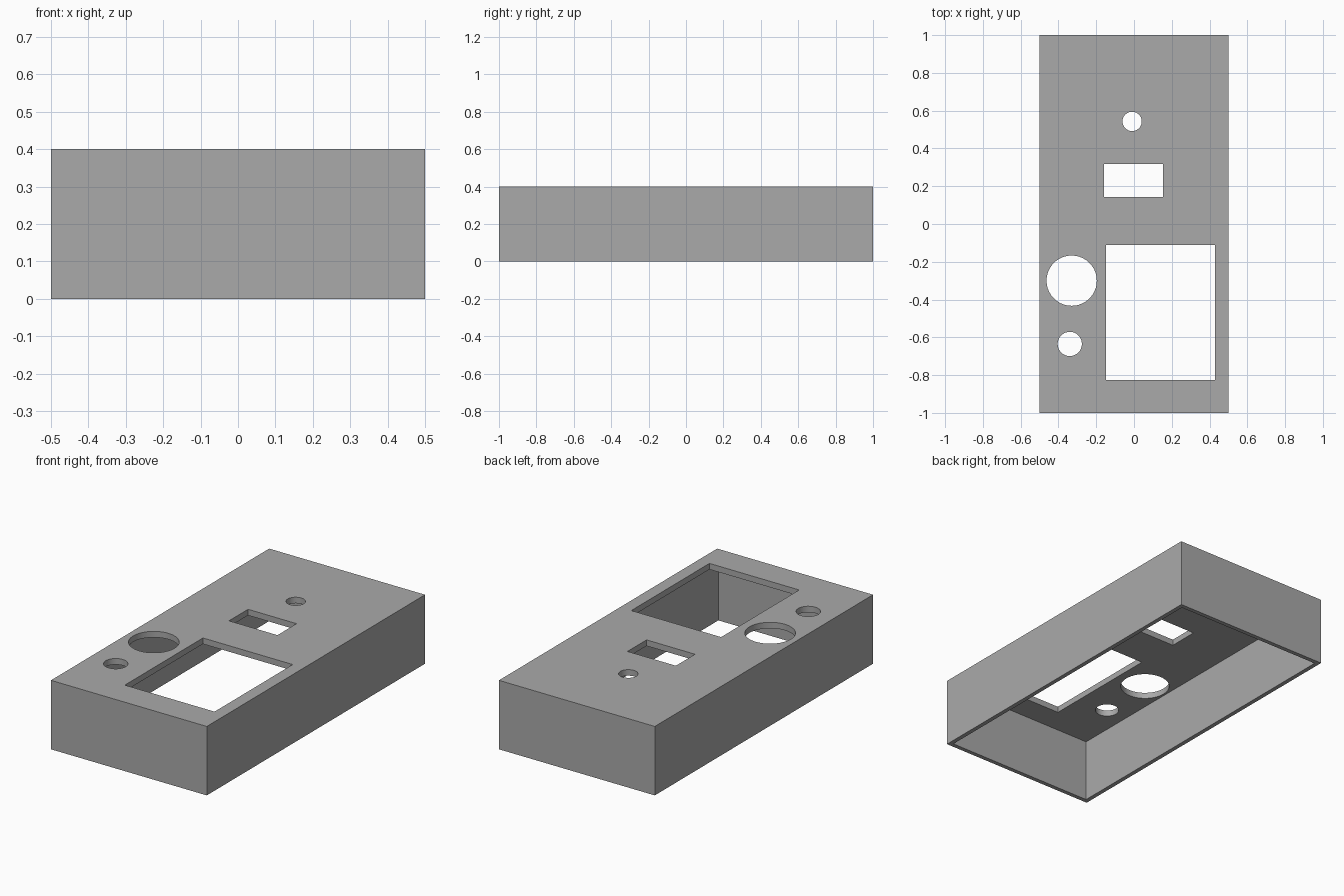
import bpy
import bmesh

default = bpy.data.objects.get("Cube")
if default:
    bpy.data.objects.remove(default, do_unlink=True)

WIDTH, LENGTH, HEIGHT = 1.0, 2.0, 0.4
WALL, PANEL = 0.025, 0.035

grey = bpy.data.materials.new("plain grey")
grey.use_nodes = True
grey.diffuse_color = (0.4, 0.4, 0.4, 1)
grey.node_tree.nodes["Principled BSDF"].inputs["Base Color"].default_value = (0.4, 0.4, 0.4, 1)


def add_object(name, bm):
    mesh = bpy.data.meshes.new(name)
    bm.to_mesh(mesh)
    bm.free()
    mesh.materials.append(grey)
    obj = bpy.data.objects.new(name, mesh)
    bpy.context.collection.objects.link(obj)
    return obj


def box(name, x0, x1, y0, y1, z0, z1):
    bm = bmesh.new()
    bmesh.ops.create_cube(bm, size=1)
    bmesh.ops.scale(bm, vec=(x1 - x0, y1 - y0, z1 - z0), verts=bm.verts)
    bmesh.ops.translate(bm, vec=((x0 + x1) / 2, (y0 + y1) / 2, (z0 + z1) / 2), verts=bm.verts)
    return add_object(name, bm)


def cylinder(name, x, y, radius):
    bm = bmesh.new()
    bmesh.ops.create_cone(bm, cap_ends=True, segments=64, radius1=radius,
                          radius2=radius, depth=0.3)
    bmesh.ops.translate(bm, vec=(x, y, HEIGHT), verts=bm.verts)
    return add_object(name, bm)


def cut(target, cutter):
    mod = target.modifiers.new(cutter.name, "BOOLEAN")
    mod.operation = "DIFFERENCE"
    mod.solver = "EXACT"
    mod.object = cutter
    cutter.hide_render = True
    bpy.context.view_layer.objects.active = target
    bpy.ops.object.modifier_apply(modifier=mod.name)
    bpy.data.objects.remove(cutter, do_unlink=True)


# Enclosure shell, open underneath
hx, hy = WIDTH / 2, LENGTH / 2
enclosure = box("enclosure", -hx, hx, -hy, hy, 0, HEIGHT)
cut(enclosure, box("cavity", WALL - hx, hx - WALL, WALL - hy, hy - WALL, -0.1, HEIGHT - PANEL))

# Rectangular windows through the top panel
for name, x0, x1, y0, y1 in (("large_window", -0.148, 0.428, -0.826, -0.11),
                             ("small_window", -0.158, 0.153, 0.143, 0.318)):
    cut(enclosure, box(name, x0, x1, y0, y1, 0.25, 0.55))

# Round holes through the top panel
for name, x, y, r in (("dial_hole", -0.33, -0.3, 0.133),
                      ("button_hole", -0.34, -0.635, 0.064),
                      ("lamp_hole", -0.01, 0.543, 0.051)):
    cut(enclosure, cylinder(name, x, y, r))

# Smooth hole walls with sharp rims
bpy.ops.object.select_all(action="DESELECT")
enclosure.select_set(True)
bpy.context.view_layer.objects.active = enclosure
bpy.ops.object.shade_smooth_by_angle()
